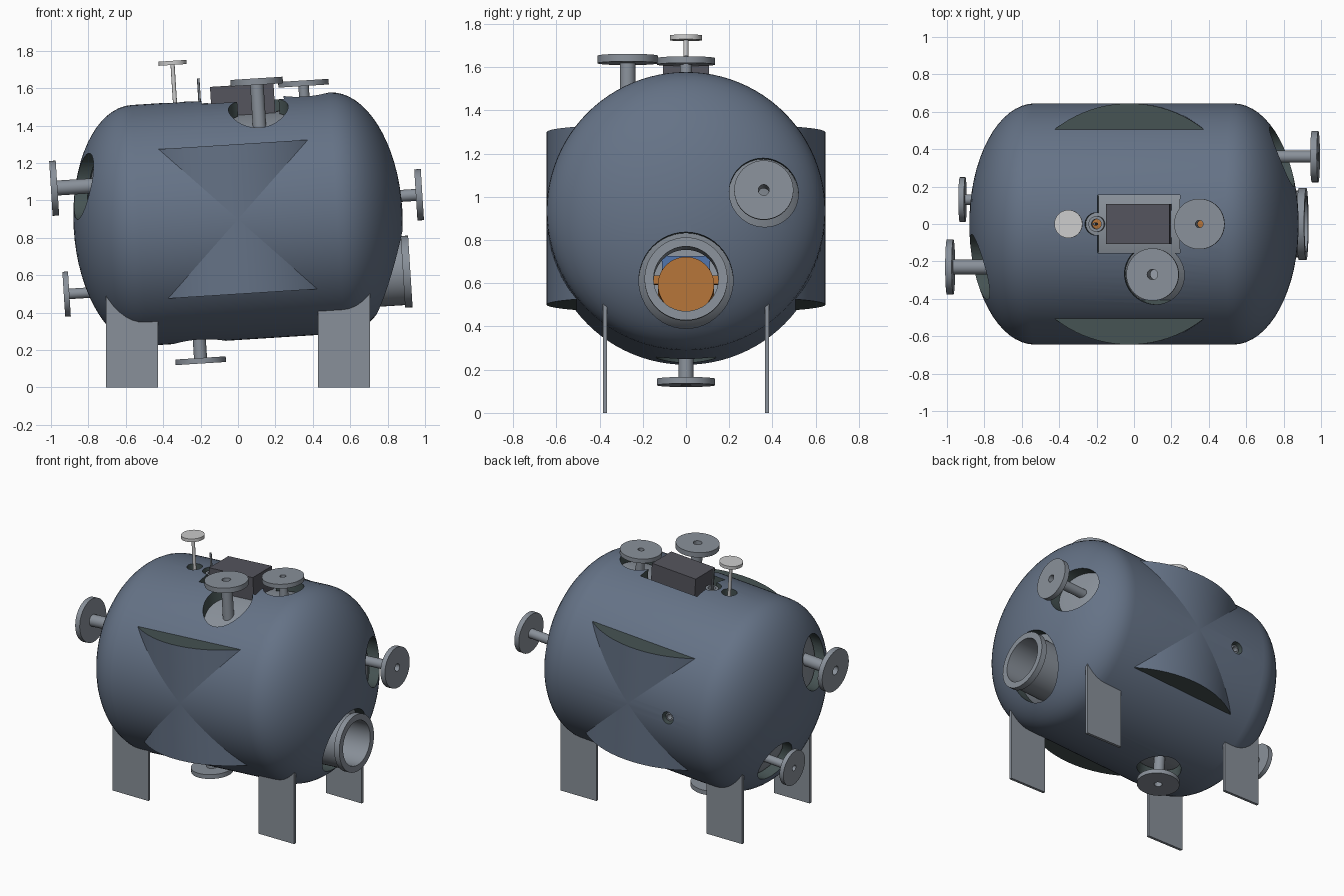
import bpy, bmesh, math
from mathutils import Matrix, Vector

if "Cube" in bpy.data.objects:
    bpy.data.objects.remove(bpy.data.objects["Cube"])

# whole vessel is pitched slightly about its centre; the legs stay upright
FRAME = Matrix.Translation((0, 0, 0.9)) @ Matrix.Rotation(-math.radians(3.62), 4, 'Y')
X, Y, Z = Vector((1, 0, 0)), Vector((0, 1, 0)), Vector((0, 0, 1))


def material(name, rgb):
    m = bpy.data.materials.new(name)
    m.diffuse_color = (*rgb, 1)
    m.use_nodes = True
    m.node_tree.nodes["Principled BSDF"].inputs["Base Color"].default_value = m.diffuse_color
    return m


PAINT = material("blue_grey_paint", (0.13, 0.17, 0.24))
LINING = material("dark_lining", (0.06, 0.085, 0.085))
STEEL = material("steel", (0.25, 0.28, 0.32))
DARK = material("dark_box", (0.09, 0.09, 0.11))
ORANGE = material("orange", (0.45, 0.17, 0.04))
BLUE = material("blue", (0.08, 0.17, 0.4))
PALE = material("pale", (0.7, 0.7, 0.7))


def finish(bm, name, mat, matrix):
    bmesh.ops.recalc_face_normals(bm, faces=bm.faces)
    me = bpy.data.meshes.new(name)
    bm.to_mesh(me)
    bm.free()
    me.transform(matrix)
    me.materials.append(mat)
    ob = bpy.data.objects.new(name, me)
    bpy.context.collection.objects.link(ob)
    return ob


def activate(ob):
    bpy.ops.object.select_all(action='DESELECT')
    ob.select_set(True)
    bpy.context.view_layer.objects.active = ob


def smooth(ob):
    activate(ob)
    bpy.ops.object.shade_smooth_by_angle(angle=math.radians(30))
    return ob


def lathe(name, profile, mat=STEEL, pos=(0, 0, 0), axis=Z, closed=False, steps=48):
    """Spin (radius, height) points round the given axis of the tilted frame."""
    bm = bmesh.new()
    vs = [bm.verts.new((r, 0, h)) for r, h in profile]
    es = [bm.edges.new(p) for p in zip(vs, vs[1:])]
    if closed:
        es.append(bm.edges.new((vs[-1], vs[0])))
    bmesh.ops.spin(bm, geom=vs + es, axis=Z, cent=(0, 0, 0),
                   angle=2 * math.pi, steps=steps)
    bmesh.ops.remove_doubles(bm, verts=bm.verts, dist=1e-5)
    turn = Z.rotation_difference(axis).to_matrix().to_4x4()
    return smooth(finish(bm, name, mat, FRAME @ Matrix.Translation(pos) @ turn))


def rod(name, r, h0, h1, mat=STEEL, pos=(0, 0, 0), axis=Z, steps=48):
    return lathe(name, [(0, h0), (r, h0), (r, h1), (0, h1)], mat, pos, axis, steps=steps)


def box(name, lo, hi, mat, matrix=FRAME):
    bm = bmesh.new()
    bmesh.ops.create_cube(bm, size=1)
    lo, hi = Vector(lo), Vector(hi)
    size = Matrix.Diagonal((*(hi - lo), 1))
    return finish(bm, name, mat, matrix @ Matrix.Translation((lo + hi) / 2) @ size)


def capsule(name, radius, depth, mat):
    """Cylinder along x with elliptical heads."""
    n = 16
    half = [(radius * math.sin(i * math.pi / 2 / n), 0.53 + depth * math.cos(i * math.pi / 2 / n))
            for i in range(n + 1)]
    return lathe(name, half + [(r, -h) for r, h in reversed(half)], mat, axis=X, steps=96)


def cut(ob, cutters):
    activate(ob)
    for c in cutters:
        m = ob.modifiers.new("cut", 'BOOLEAN')
        m.operation, m.object, m.solver = 'DIFFERENCE', c, 'EXACT'
        m.material_mode = 'TRANSFER'
        bpy.ops.object.modifier_apply(modifier=m.name)
    smooth(ob)


openings, bores = [], []


def opening(r, depth, pos, axis):
    openings.append(rod("cutter", r, -depth, 0.1, LINING, pos, axis))


def nozzle(name, pos, axis, flange, thick, pipe, bore, length, hole):
    """Flanged pipe; pos is the centre of the outer flange face."""
    lathe(name, [(bore, -length), (pipe, -length), (pipe, -thick),
                 (flange, -thick), (flange, 0), (bore, 0)], STEEL, pos, axis, closed=True)
    bores.append(rod("cutter", bore, -length - 0.12, 0, STEEL, pos, axis))
    opening(hole, length + 0.1, pos, axis)


# flanged nozzles and manway
nozzle("top_front_nozzle", (0.146, -0.27, 0.745), Z, 0.14, 0.035, 0.036, 0.028, 0.27, 0.16)
nozzle("top_right_nozzle", (0.395, 0, 0.718), Z, 0.135, 0.03, 0.028, 0.02, 0.18, 0.13)
nozzle("left_upper_nozzle", (-0.988, -0.23, 0.227), -X, 0.147, 0.035, 0.04, 0.03, 0.25, 0.175)
nozzle("left_lower_nozzle", (-0.955, 0.13, -0.342), -X, 0.12, 0.03, 0.028, 0.02, 0.23, 0.14)
nozzle("right_nozzle", (0.992, 0.36, 0.069), X, 0.137, 0.035, 0.032, 0.025, 0.27, 0.16)
nozzle("manway", (0.902, 0, -0.337), X, 0.192, 0.04, 0.178, 0.15, 0.25, 0.218)
nozzle("bottom_nozzle", (-0.247, 0, -0.758), -Z, 0.135, 0.03, 0.035, 0.025, 0.22, 0.14)
nozzle("back_port", (-0.31, 0.625, 0), Y, 0.028, 0.01, 0.028, 0.018, 0.08, 0.042)
nozzle("top_small_port", (-0.162, 0, 0.63), Z, 0.042, 0.012, 0.042, 0.026, 0.08, 0.06)

# control box sunk in a rectangular recess
openings.append(box("cutter", (-0.155, -0.155, 0.5), (0.285, 0.155, 0.8), LINING))
box("control_box", (-0.105, -0.107, 0.54), (0.235, 0.107, 0.715), DARK)

# gauge on a stem, and a thin probe
rod("gauge_stem", 0.011, 0.54, 0.85, PALE, (-0.297, 0, 0), steps=16)
rod("gauge_disc", 0.075, 0.845, 0.867, PALE, (-0.297, 0, 0))
opening(0.05, 0.15, (-0.297, 0, 0.67), Z)
rod("probe", 0.007, 0.54, 0.765, STEEL, (-0.165, 0, 0), steps=12)

# insulated jacket, its upright band, and the inner vessel
core = capsule("cutter", 0.57, 0.28, LINING)
jacket = capsule("jacket", 0.645, 0.35, PAINT)
cut(jacket, [core] + openings)
band = rod("upright_band", 0.645, -0.4, 0.4, PAINT, steps=96)
cut(band, [core])
band.data.materials.append(LINING)
up = FRAME.to_3x3() @ Z
for f in band.data.polygons:
    if abs(f.normal.dot(up)) > 0.99:
        f.material_index = len(band.data.materials) - 1
cavity = capsule("cutter", 0.545, 0.255, STEEL)
vessel = capsule("inner_vessel", 0.565, 0.275, STEEL)
cut(vessel, [cavity] + bores)
for c in [core, cavity] + openings + bores:
    bpy.data.objects.remove(c)

# internals seen through the manway
rod("heater_tube", 0.13, -0.6, 0.58, ORANGE, (0, 0, -0.345), X)
box("heater_bracket", (-0.1, -0.11, -0.25), (0.25, 0.11, -0.19), BLUE)
box("heater_tabs", (0.5, -0.15, -0.34), (0.55, 0.15, -0.3), ORANGE)

# four upright plate legs
for sx, xn in ((-1, "left"), (1, "right")):
    for sy, yn in ((-1, "front"), (1, "back")):
        xs = sorted((sx * 0.428, sx * 0.705))
        ys = sorted((sy * 0.365, sy * 0.383))
        box(f"{yn}_{xn}_leg", (xs[0], ys[0], 0), (xs[1], ys[1], 0.51), STEEL, Matrix.Identity(4))
